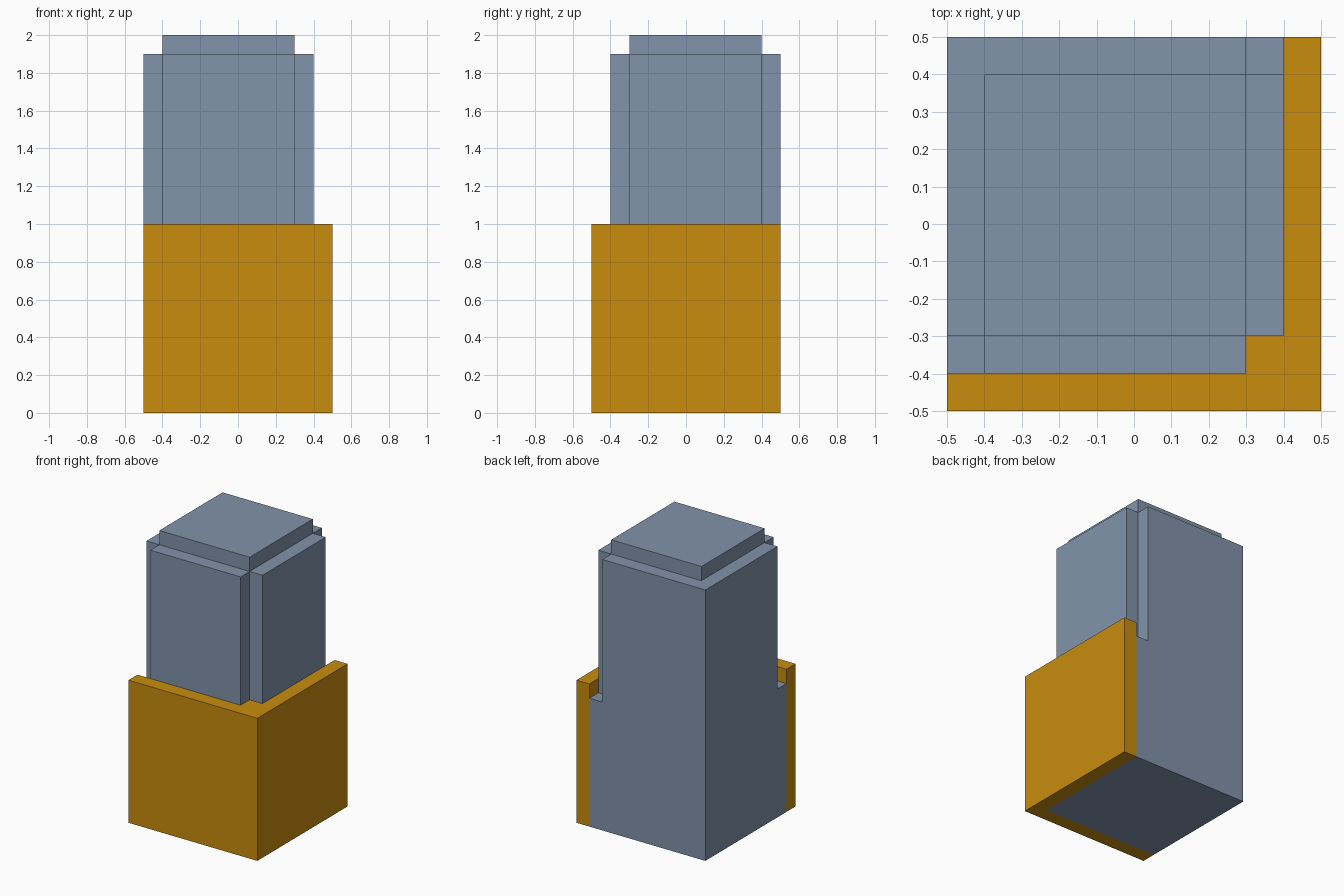
import bpy
import bmesh

if "Cube" in bpy.data.objects:
    bpy.data.objects.remove(bpy.data.objects["Cube"])


def make_material(name, color):
    mat = bpy.data.materials.new(name)
    mat.diffuse_color = (*color, 1.0)
    mat.use_nodes = True
    mat.node_tree.nodes["Principled BSDF"].inputs["Base Color"].default_value = mat.diffuse_color
    return mat


def prism(name, outline, z0, z1, mat):
    """Extrude a counter-clockwise outline from z0 to z1."""
    bm = bmesh.new()
    base = bm.faces.new([bm.verts.new((x, y, z0)) for x, y in outline])
    top = bmesh.ops.extrude_face_region(bm, geom=[base], use_keep_orig=True)
    verts = [g for g in top["geom"] if isinstance(g, bmesh.types.BMVert)]
    bmesh.ops.translate(bm, verts=verts, vec=(0, 0, z1 - z0))
    bmesh.ops.recalc_face_normals(bm, faces=bm.faces)
    mesh = bpy.data.meshes.new(name)
    bm.to_mesh(mesh)
    bm.free()
    mesh.materials.append(mat)
    obj = bpy.data.objects.new(name, mesh)
    bpy.context.collection.objects.link(obj)
    return obj


def rect(x0, x1, y0, y1):
    return [(x0, y0), (x1, y0), (x1, y1), (x0, y1)]


grey = make_material("slate_grey", (0.220, 0.292, 0.402))
orange = make_material("amber_orange", (0.578, 0.262, 0.004))

# Grey core inside the sleeve, flush with the open back and left sides
prism("lower_core", rect(-0.5, 0.4, -0.4, 0.5), 0.0, 0.9, grey)

# Upper shaft with three notched corners; the back left corner stays full
shaft = [(-0.5, 0.5), (-0.5, -0.3), (-0.4, -0.3), (-0.4, -0.4), (0.3, -0.4),
         (0.3, -0.3), (0.4, -0.3), (0.4, 0.4), (0.3, 0.4), (0.3, 0.5)]
prism("upper_shaft", shaft, 0.9, 1.9, grey)

# Raised cap
prism("top_cap", rect(-0.4, 0.3, -0.3, 0.4), 1.9, 2.0, grey)

# Orange L-shaped sleeve around the front and right
sleeve = [(-0.5, -0.5), (0.5, -0.5), (0.5, 0.5),
          (0.4, 0.5), (0.4, -0.4), (-0.5, -0.4)]
prism("corner_sleeve", sleeve, 0.0, 1.0, orange)

# Orange fill in the front right notch
prism("sleeve_corner_fill", rect(0.3, 0.4, -0.4, -0.3), 0.9, 1.0, orange)
